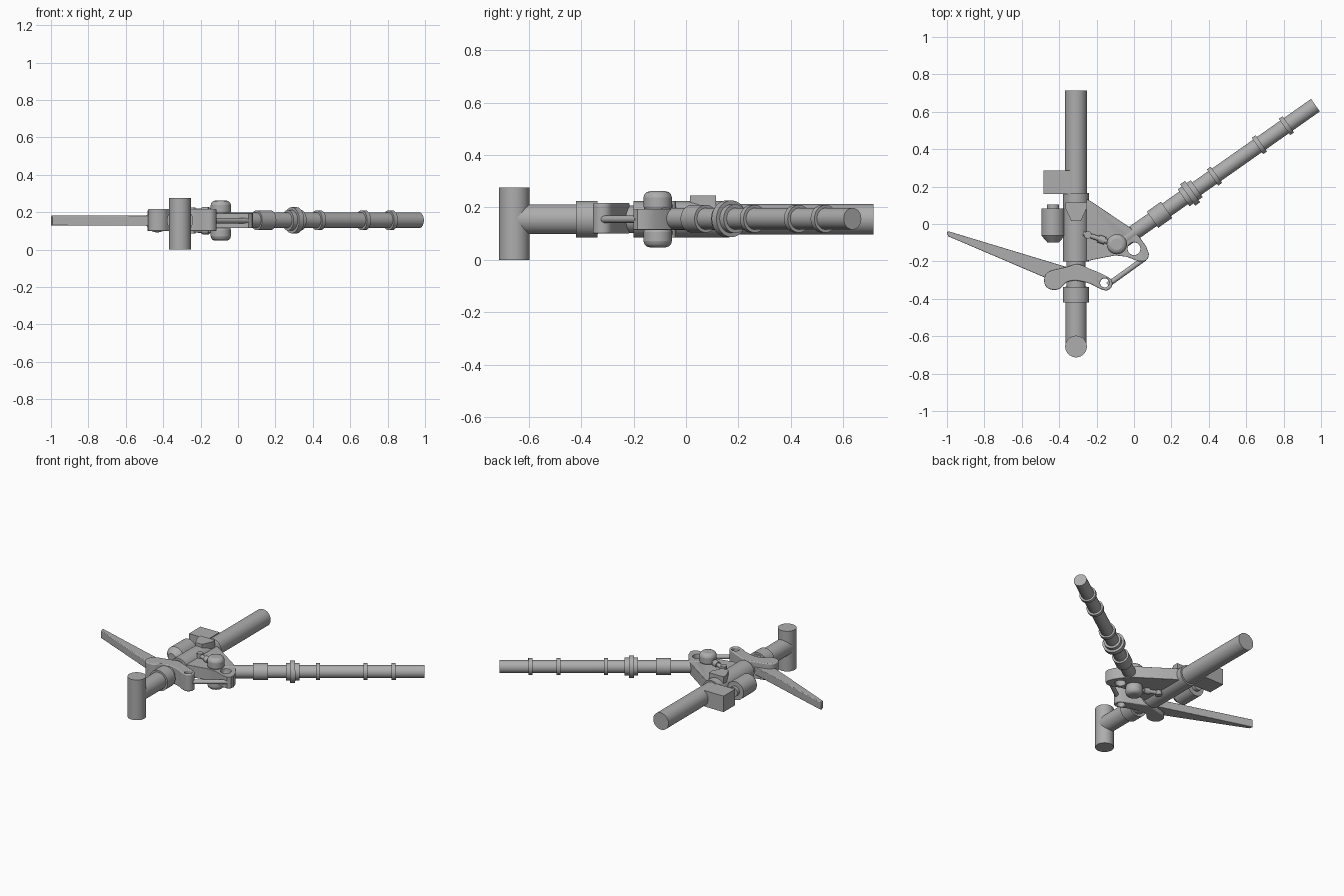
import bpy, bmesh, math
from mathutils import Vector

if "Cube" in bpy.data.objects:
    bpy.data.objects.remove(bpy.data.objects["Cube"], do_unlink=True)

MID = 0.155  # height of the common centre plane
GREY = (0.42, 0.42, 0.42, 1)
grey = bpy.data.materials.new("plain_grey")
grey.use_nodes = True
grey.diffuse_color = GREY
grey.node_tree.nodes["Principled BSDF"].inputs["Base Color"].default_value = GREY


def finish(name, bm, bevel=0, cutters=()):
    bmesh.ops.recalc_face_normals(bm, faces=bm.faces)
    mesh = bpy.data.meshes.new(name)
    bm.to_mesh(mesh)
    bm.free()
    mesh.materials.append(grey)
    ob = bpy.data.objects.new(name, mesh)
    bpy.context.collection.objects.link(ob)
    for cutter in cutters:
        mod = ob.modifiers.new("hole", 'BOOLEAN')
        mod.operation, mod.solver, mod.object = 'DIFFERENCE', 'EXACT', cutter
    if bevel:
        mod = ob.modifiers.new("bevel", 'BEVEL')
        mod.width, mod.segments, mod.limit_method = bevel, 3, 'ANGLE'
        mod.angle_limit = math.radians(50)
    bpy.ops.object.select_all(action='DESELECT')
    ob.select_set(True)
    bpy.context.view_layer.objects.active = ob
    bpy.ops.object.shade_smooth_by_angle(angle=math.radians(35))
    return ob


def rod(name, a, b, r1, r2=None, bevel=0, cutters=(), sides=40):
    """Cylinder or cone running from point a to point b."""
    a, b = Vector(a), Vector(b)
    bm = bmesh.new()
    bmesh.ops.create_cone(bm, cap_ends=True, segments=sides, radius1=r1,
                          radius2=r1 if r2 is None else r2, depth=(b - a).length)
    turn = (b - a).to_track_quat('Z', 'Y').to_matrix().to_4x4()
    turn.translation = (a + b) / 2
    bm.transform(turn)
    return finish(name, bm, bevel, cutters)


def plate(name, outline, z0, z1, bevel=0, cutters=()):
    """Flat outline in the ground plane, raised between two heights."""
    bm = bmesh.new()
    face = bm.faces.new([bm.verts.new((x, y, z0)) for x, y in outline])
    new = bmesh.ops.extrude_face_region(bm, geom=[face])["geom"]
    verts = [v for v in new if isinstance(v, bmesh.types.BMVert)]
    bmesh.ops.translate(bm, verts=verts, vec=(0, 0, z1 - z0))
    return finish(name, bm, bevel, cutters)


def smooth_loop(points, steps=5):
    """Closed Catmull-Rom curve through a few points."""
    pts, out = [Vector(p) for p in points], []
    n = len(pts)
    for i in range(n):
        a, b, c, d = (pts[(i + k) % n] for k in (-1, 0, 1, 2))
        for s in range(steps):
            t = s / steps
            p = 0.5 * (2 * b + (c - a) * t + (2 * a - 5 * b + 4 * c - d) * t**2
                       + (3 * b - a - 3 * c + d) * t**3)
            out.append(p[:])
    return out


def cutter(name, x, y, r):
    ob = rod(name, (x, y, -0.1), (x, y, 0.4), r)
    ob.hide_render = True
    ob.hide_set(True)
    ob.display_type = 'WIRE'
    return ob


# Pivot holes
left_hole = cutter("left_hole_cutter", -0.43, -0.30, 0.034)
mid_hole = cutter("middle_hole_cutter", -0.307, -0.26, 0.036)
right_hole = cutter("right_hole_cutter", -0.157, -0.315, 0.024)
bracket_hole = cutter("bracket_hole_cutter", 0.0, -0.132, 0.034)

# Main tube along y, with its upright end piece and collars
TX = -0.31
for name, y0, y1, r, cuts in (
        ("main_tube_back", -0.2, 0.715, 0.058, ()),
        ("main_tube_neck", -0.34, -0.19, 0.052, [mid_hole]),
        ("main_tube_front", -0.655, -0.335, 0.057, ()),
        ("front_collar", -0.42, -0.337, 0.07, ()),
        ("clamp_collar", -0.2, 0.165, 0.069, ())):
    rod(name, (TX, y0, MID), (TX, y1, MID), r, cutters=cuts)
rod("upright_tube", (TX, -0.655, 0), (TX, -0.655, 0.276), 0.058)
plate("clamp_cap", [(-0.335, 0.015), (-0.285, 0.015), (-0.255, 0.08),
                    (-0.255, 0.115), (-0.365, 0.115), (-0.365, 0.08)], 0.17, 0.245)

# Side box and the small canister beside the clamp
plate("side_box", [(-0.485, 0.16), (-0.34, 0.16), (-0.34, 0.285), (-0.485, 0.285)],
      0.10, 0.21)
CX = -0.432
rod("canister_body", (CX, -0.062, MID), (CX, 0.082, MID), 0.063)
rod("canister_nose", (CX, -0.062, MID), (CX, -0.1, MID), 0.063, 0.03)
rod("canister_tip", (CX, 0.08, MID), (CX, 0.105, MID), 0.032)
plate("canister_bridge", [(-0.43, -0.03), (-0.33, -0.03), (-0.33, 0.05), (-0.43, 0.05)],
      0.13, 0.18)

# Lever: arched body with three pivots and a long tapering blade
body = smooth_loop([(-0.48, -0.295), (-0.455, -0.255), (-0.36, -0.23), (-0.30, -0.215),
                    (-0.235, -0.24), (-0.165, -0.27), (-0.122, -0.297), (-0.118, -0.333),
                    (-0.145, -0.355), (-0.185, -0.345), (-0.24, -0.318), (-0.31, -0.303),
                    (-0.36, -0.312), (-0.395, -0.345), (-0.435, -0.352), (-0.47, -0.335)])
plate("lever_body", body, 0.10, 0.217, 0.006, [left_hole, mid_hole, right_hole])
plate("lever_blade", [(-0.995, -0.038), (-1.0, -0.045), (-0.993, -0.066),
                      (-0.475, -0.287), (-0.44, -0.255), (-0.36, -0.23)],
      0.128, 0.182, 0.008)

# Triangular bracket with a rounded nose
nose = [(-0.26, 0.135), (-0.235, 0.125), (-0.02, -0.02), (0.03, -0.07), (0.065, -0.12),
        (0.08, -0.16), (0.075, -0.185), (0.055, -0.2), (0.025, -0.2), (-0.04, -0.175),
        (-0.1, -0.168), (-0.19, -0.185), (-0.26, -0.2)]
plate("bracket", nose, 0.115, 0.195, 0.008, [bracket_hole])
rod("push_rod", (-0.14, -0.325, MID), (0.055, -0.185, MID), 0.014, sides=16)

# Arm pipe with its sleeve and rings
start = Vector((-0.09, -0.11, MID + 0.002))
along = Vector((1.06, 0.745, 0)).normalized()
for name, centre, length, r in (
        ("arm_pipe", 0.648, 1.296, 0.041), ("arm_sleeve", 0.277, 0.092, 0.053),
        ("arm_wide_ring", 0.477, 0.032, 0.07), ("arm_wide_ring_hub", 0.477, 0.085, 0.055),
        ("arm_ring_inner", 0.636, 0.025, 0.053), ("arm_ring_middle", 0.929, 0.025, 0.053),
        ("arm_ring_outer", 1.106, 0.025, 0.053)):
    rod(name, start + along * (centre - length / 2), start + along * (centre + length / 2), r)

# Rounded pivot caps and small links, above and below the bracket
for side, s in (("upper", 1), ("lower", -1)):
    def at(x, y, h):
        return (x, y, MID + s * h)
    rod(side + "_pivot_cap", at(-0.092, -0.108, 0.025), at(-0.092, -0.108, 0.107),
        0.054, bevel=0.024)
    rod(side + "_link", at(-0.27, -0.05, 0.05), at(-0.11, -0.105, 0.055), 0.013, sides=16)
    rod(side + "_link_nut", at(-0.19, -0.078, 0.052), at(-0.155, -0.09, 0.053), 0.021,
        sides=12)
    rod(side + "_link_eye", at(-0.247, -0.058, 0.03), at(-0.247, -0.058, 0.07), 0.02,
        sides=16)
